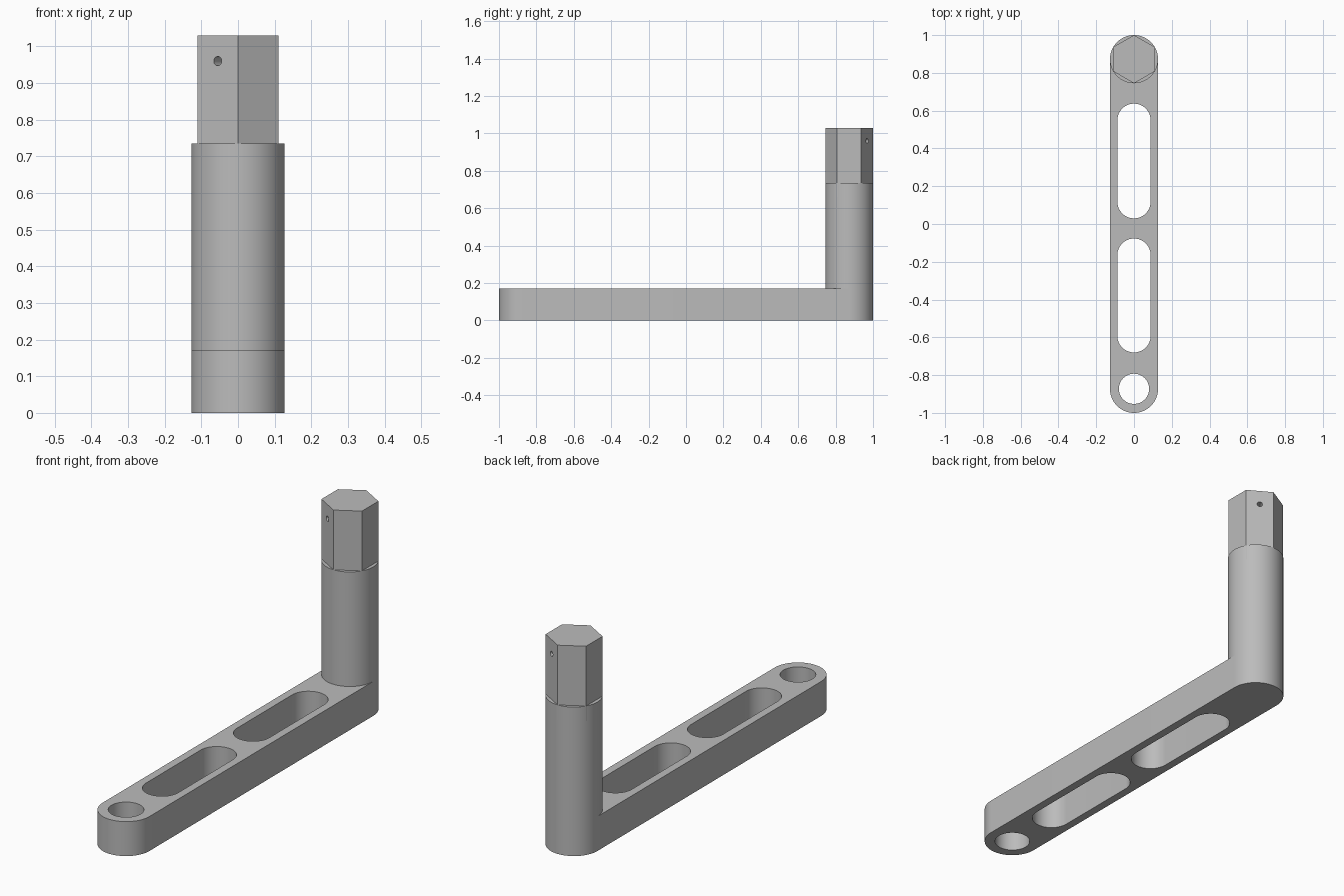
import bpy, bmesh, math
from mathutils import Matrix, Vector

if "Cube" in bpy.data.objects:
    bpy.data.objects.remove(bpy.data.objects["Cube"], do_unlink=True)

R = 0.1275            # outer radius shared by arm ends and post
END = 1.0 - R         # centre of each arm end
ARM_TOP, POST_TOP, HEX_TOP = 0.17, 0.735, 1.03

steel = bpy.data.materials.new("grey steel")
steel.use_nodes = True
GREY = (0.5, 0.5, 0.5, 1)
steel.diffuse_color = GREY
steel.node_tree.nodes["Principled BSDF"].inputs["Base Color"].default_value = GREY


def arc(y, radius, start, count=32):
    """Half circle of points around (0, y)."""
    return [(radius * math.cos(start + math.pi * i / count),
             y + radius * math.sin(start + math.pi * i / count))
            for i in range(count + 1)]


def stadium(y0, y1, radius):
    """Long outline with round ends."""
    return arc(y1, radius, 0) + arc(y0, radius, math.pi)


def polygon(y, radius, sides, turn=0.0):
    return [(radius * math.cos(turn + math.tau * i / sides),
             y + radius * math.sin(turn + math.tau * i / sides))
            for i in range(sides)]


def prism(name, outline, z0, z1):
    bm = bmesh.new()
    face = bm.faces.new([bm.verts.new((x, y, z0)) for x, y in outline])
    top = bmesh.ops.extrude_face_region(bm, geom=[face])["geom"]
    bmesh.ops.translate(bm, vec=(0, 0, z1 - z0),
                        verts=[v for v in top if isinstance(v, bmesh.types.BMVert)])
    bmesh.ops.remove_doubles(bm, verts=bm.verts, dist=1e-5)
    bmesh.ops.recalc_face_normals(bm, faces=bm.faces)
    mesh = bpy.data.meshes.new(name)
    bm.to_mesh(mesh)
    bm.free()
    mesh.materials.append(steel)
    obj = bpy.data.objects.new(name, mesh)
    bpy.context.collection.objects.link(obj)
    return obj


def activate(obj):
    bpy.ops.object.select_all(action='DESELECT')
    obj.select_set(True)
    bpy.context.view_layer.objects.active = obj


def cut(obj, cutter):
    mod = obj.modifiers.new("cut", 'BOOLEAN')
    mod.operation, mod.solver, mod.object = 'DIFFERENCE', 'EXACT', cutter
    activate(obj)
    bpy.ops.object.modifier_apply(modifier=mod.name)
    bpy.data.objects.remove(cutter, do_unlink=True)


# Arm with two long slots and a round eye at the front end
arm = prism("arm", stadium(-END, END, R), 0, ARM_TOP)
SLOT = 0.088
for low, high in ((0.03, 0.637), (-0.68, -0.077)):
    cut(arm, prism("slot_cutter", stadium(low + SLOT, high - SLOT, SLOT), -0.1, 0.3))
cut(arm, prism("eye_cutter", polygon(-END, 0.08, 64), -0.1, 0.3))

# Round post
post = prism("post", polygon(END, R, 64), ARM_TOP, POST_TOP)

# Hexagonal drive end, set a little way into the post
drive = prism("hex_drive", polygon(END, R + 0.0003, 6, math.pi / 2), POST_TOP - 0.075, HEX_TOP)

# Small pin hole through two opposite flats
pin = prism("pin_cutter", polygon(0, 0.0125, 24), -0.3, 0.3)
axis = Vector((0.5, math.sqrt(3) / 2, 0))
pin.data.transform(Matrix.Translation((0, END, 0.96))
                   @ axis.to_track_quat('Z', 'Y').to_matrix().to_4x4())
cut(drive, pin)

for part in (arm, post, drive):
    activate(part)
    bpy.ops.object.shade_smooth_by_angle(angle=math.radians(30))
